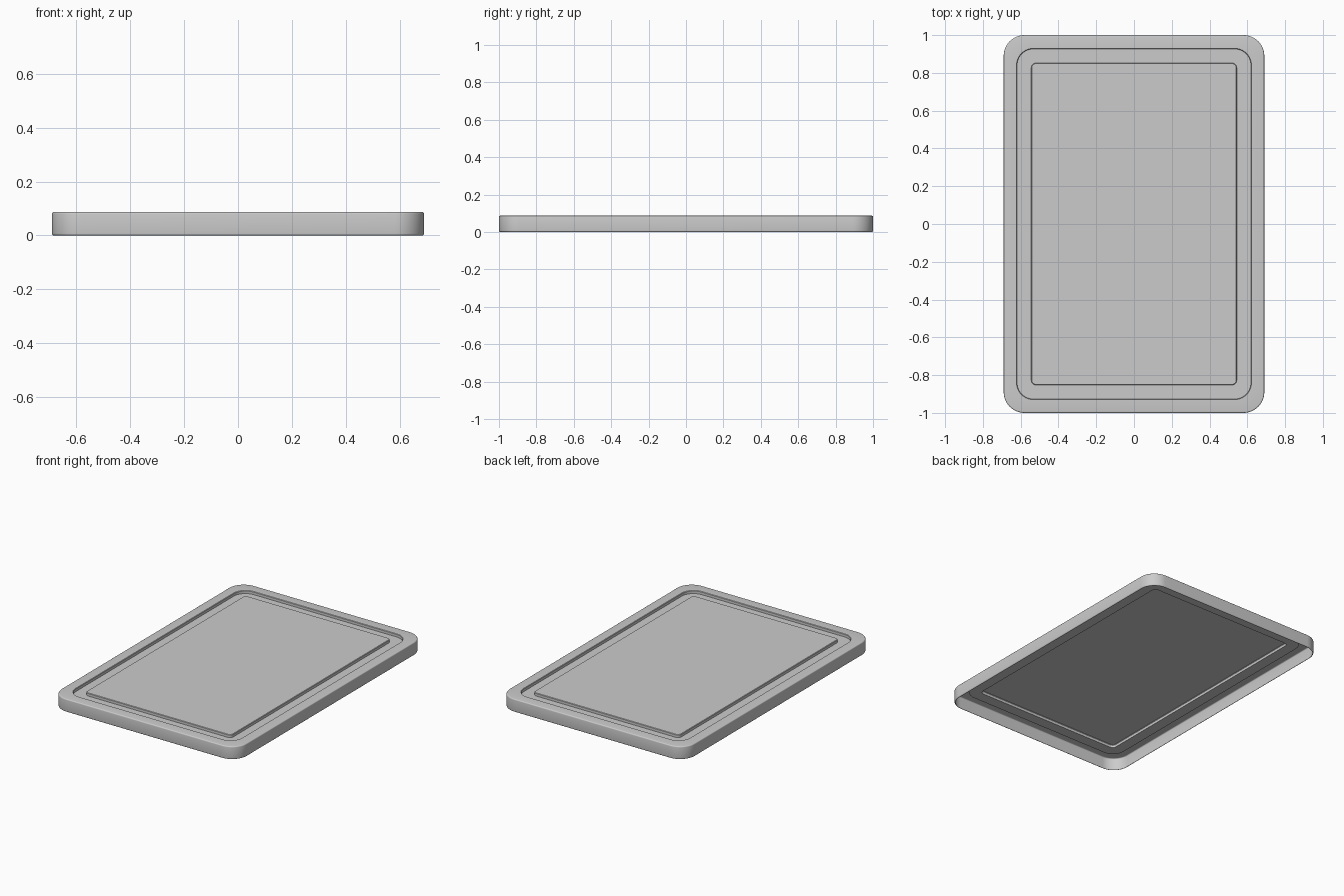
import bpy, bmesh, math

if "Cube" in bpy.data.objects:
    bpy.data.objects.remove(bpy.data.objects["Cube"])

CORNER_STEPS = 12


def ring(bm, hx, hy, r, z):
    """Rounded rectangle loop of vertices at height z."""
    verts = []
    for i, (sx, sy) in enumerate([(1, 1), (-1, 1), (-1, -1), (1, -1)]):
        for k in range(CORNER_STEPS + 1):
            a = math.pi / 2 * (i + k / CORNER_STEPS)
            verts.append(bm.verts.new((sx * (hx - r) + r * math.cos(a),
                                       sy * (hy - r) + r * math.sin(a), z)))
    return verts


def rounded(hx, hy, r, z, e, start, end):
    """Stations around a quarter-round edge of radius e, centred at z."""
    out = []
    for k in range(5):
        a = start + (end - start) * k / 4
        d = e * (1 - math.cos(a))
        out.append((hx - d, hy - d, r - d, z + e * math.sin(a)))
    return out


TOP, FLOOR, EDGE = 0.087, 0.067, 0.007
Q = math.pi / 2

# Outer wall with softened bottom and top edges
stations = rounded(0.69, 1.0, 0.11, EDGE, EDGE, -Q, 0)
stations += rounded(0.69, 1.0, 0.11, TOP - EDGE, EDGE, 0, Q)
# Juice groove and raised cutting panel
stations += [(0.622, 0.93, 0.09, TOP), (0.619, 0.927, 0.087, TOP - 0.003),
             (0.619, 0.927, 0.087, FLOOR), (0.544, 0.852, 0.025, FLOOR),
             (0.544, 0.852, 0.025, TOP - 0.003), (0.541, 0.849, 0.022, TOP)]

# Open-bottomed board shell
bm = bmesh.new()
loops = [ring(bm, *s) for s in stations]
for lower, upper in zip(loops, loops[1:]):
    n = len(lower)
    for i in range(n):
        j = (i + 1) % n
        bm.faces.new((lower[i], lower[j], upper[j], upper[i]))
bm.faces.new(loops[-1])

mesh = bpy.data.meshes.new("cutting_board")
bm.to_mesh(mesh)
bm.free()
board = bpy.data.objects.new("cutting_board", mesh)
bpy.context.collection.objects.link(board)
bpy.context.view_layer.objects.active = board
board.select_set(True)
bpy.ops.object.shade_smooth_by_angle(angle=math.radians(35))
